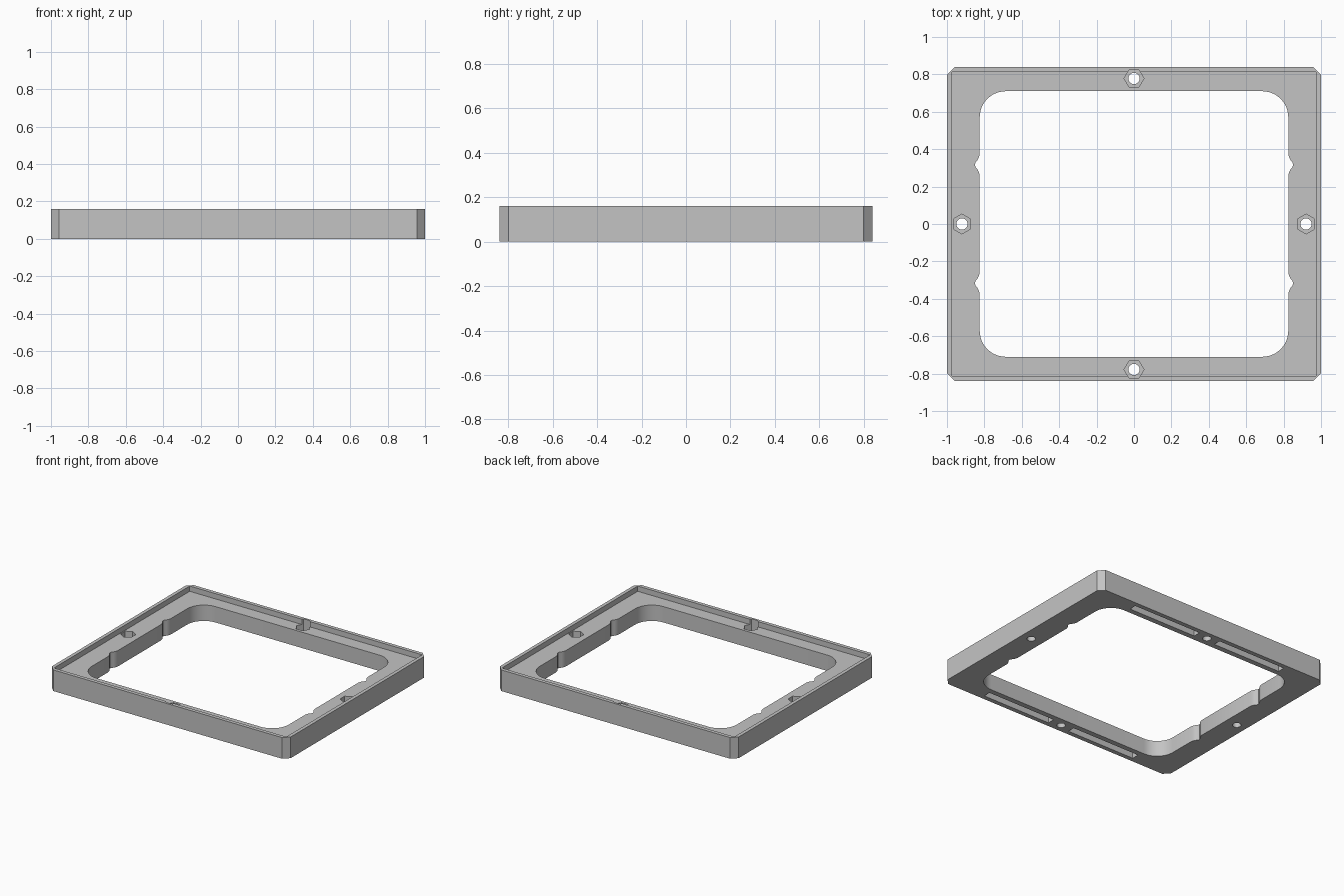
import bpy
import bmesh
from math import sin, cos, pi, radians

if "Cube" in bpy.data.objects:
    bpy.data.objects.remove(bpy.data.objects["Cube"], do_unlink=True)

HX, HY, TOP, FLOOR = 1.0, 0.84, 0.16, 0.12

grey = bpy.data.materials.new("plain grey")
grey.use_nodes = True
grey.diffuse_color = (0.55, 0.55, 0.55, 1)
grey.node_tree.nodes["Principled BSDF"].inputs["Base Color"].default_value = (0.55, 0.55, 0.55, 1)


def prism(name, outline, z0, z1):
    """Extrude a closed 2D outline from z0 to z1."""
    bm = bmesh.new()
    base = bm.faces.new([bm.verts.new((x, y, z0)) for x, y in outline])
    grown = bmesh.ops.extrude_face_region(bm, geom=[base])["geom"]
    for v in grown:
        if isinstance(v, bmesh.types.BMVert):
            v.co.z = z1
    bmesh.ops.recalc_face_normals(bm, faces=bm.faces)
    mesh = bpy.data.meshes.new(name)
    bm.to_mesh(mesh)
    bm.free()
    mesh.materials.append(grey)
    obj = bpy.data.objects.new(name, mesh)
    bpy.context.collection.objects.link(obj)
    return obj


def rect(x0, x1, y0, y1):
    return [(x0, y0), (x1, y0), (x1, y1), (x0, y1)]


def ring(cx, cy, r, n, turn=0.0):
    return [(cx + r * cos(turn + 2 * pi * i / n), cy + r * sin(turn + 2 * pi * i / n))
            for i in range(n)]


def chamfered(hx, hy, c):
    return [(hx - c, -hy), (hx, c - hy), (hx, hy - c), (hx - c, hy),
            (c - hx, hy), (-hx, hy - c), (-hx, c - hy), (c - hx, -hy)]


def opening_outline(hx, hy, r):
    """Rounded window with two shallow notches on each side."""
    notch = [(-0.055, 0), (-0.038, 0.005), (-0.024, 0.012), (-0.014, 0.021), (0, 0.026),
             (0.014, 0.021), (0.024, 0.012), (0.038, 0.005), (0.055, 0)]
    side = [(hx + d, cy + y) for cy in (-0.317, 0.317) for y, d in notch]
    corner = [(hx - r + r * cos(a), hy - r + r * sin(a))
              for a in (pi / 2 * i / 12 for i in range(13))]
    half = [(x, -y) for x, y in reversed(corner)] + side + corner
    return half + [(-x, -y) for x, y in half]


# Outer body with chamfered corners
frame = prism("frame", chamfered(HX, HY, 0.042), 0, TOP)

# Recessed tray and central window
cutters = [
    prism("tray_cutter", rect(-0.973, 0.973, -0.812, 0.812), FLOOR, 0.3),
    prism("window_cutter", opening_outline(0.825, 0.71, 0.14), -0.1, 0.3),
]

# Hexagonal nut pockets with through holes
for x, y, turn in ((0, 0.778, 0), (0, -0.778, 0), (0.92, 0, pi / 2), (-0.92, 0, pi / 2)):
    cutters.append(prism("nut_cutter", ring(x, y, 0.053, 6, turn), 0.07, 0.3))
    cutters.append(prism("hole_cutter", ring(x, y, 0.03, 32), -0.1, 0.3))

# Long slots under the front and back rails
for sx in (-1, 1):
    for sy in (-1, 1):
        xs = sorted((sx * 0.09, sx * 0.665))
        ys = sorted((sy * 0.75, sy * 0.806))
        cutters.append(prism("slot_cutter", rect(*xs, *ys), -0.1, 0.06))

# Carve the body
bpy.ops.object.select_all(action="DESELECT")
bpy.context.view_layer.objects.active = frame
frame.select_set(True)
for cutter in cutters:
    cutter.hide_render = True
    mod = frame.modifiers.new("carve", "BOOLEAN")
    mod.operation = "DIFFERENCE"
    mod.solver = "EXACT"
    mod.object = cutter
    bpy.ops.object.modifier_apply(modifier=mod.name)
for cutter in cutters:
    bpy.data.objects.remove(cutter, do_unlink=True)

bpy.ops.object.shade_smooth_by_angle(angle=radians(30))
